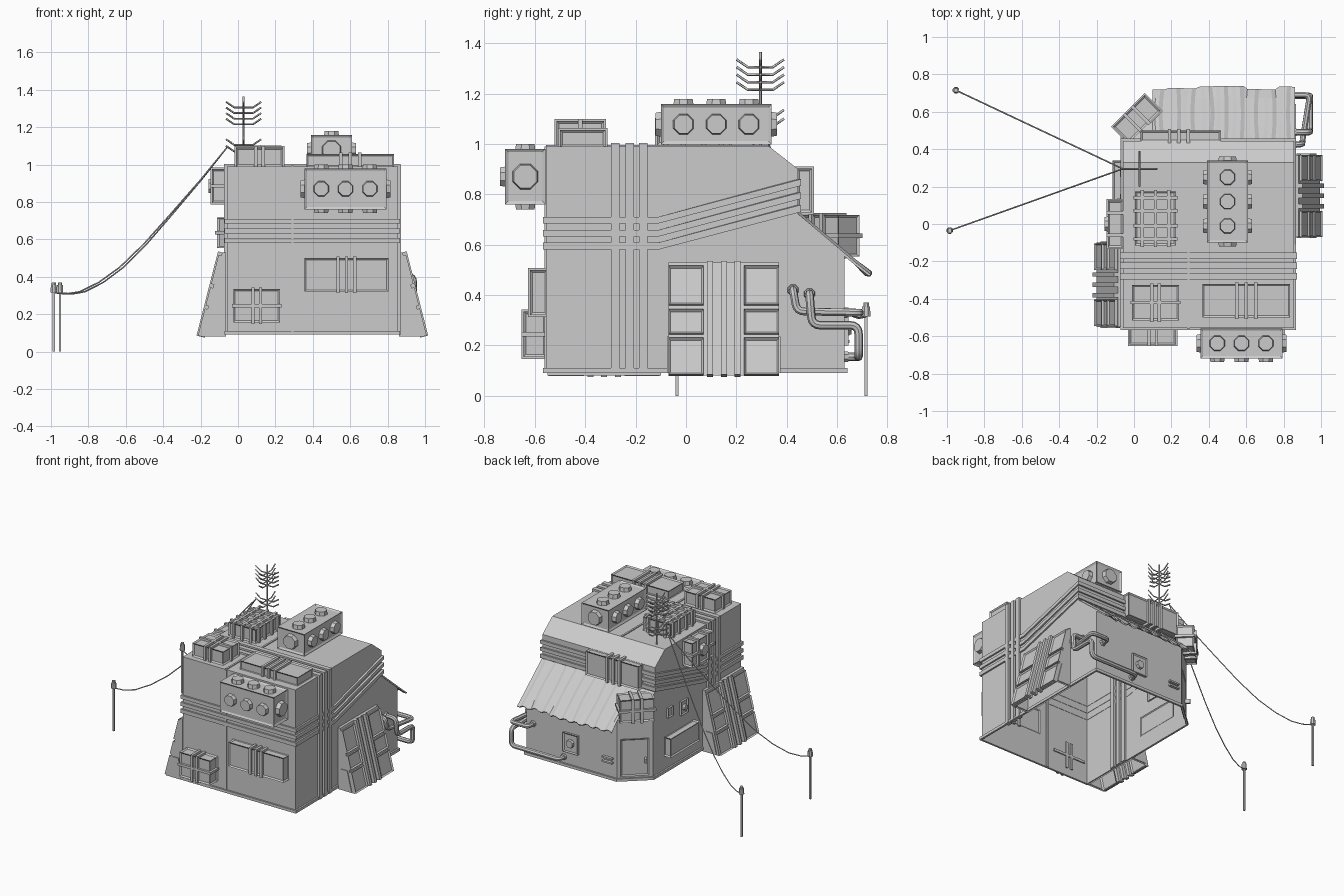
import bpy, bmesh, math, random
from mathutils import Vector, Matrix, Euler

if "Cube" in bpy.data.objects:
    bpy.data.objects.remove(bpy.data.objects["Cube"])
random.seed(3)
V = Vector


def finish(name, bm):
    bmesh.ops.recalc_face_normals(bm, faces=bm.faces)
    me = bpy.data.meshes.new(name)
    bm.to_mesh(me)
    bm.free()
    ob = bpy.data.objects.new(name, me)
    bpy.context.collection.objects.link(ob)
    return ob


def box(name, c, size, rot=(0, 0, 0), frame=0.0, depth=0.008):
    """Box; frame > 0 recesses every face behind a raised border."""
    bm = bmesh.new()
    bmesh.ops.create_cube(bm, size=1)
    bmesh.ops.scale(bm, vec=size, verts=bm.verts)
    if frame:
        bmesh.ops.recalc_face_normals(bm, faces=bm.faces)
        faces = [f for f in bm.faces if min(e.calc_length() for e in f.edges) > frame * 3]
        bmesh.ops.inset_individual(bm, faces=faces, thickness=frame, depth=-depth)
    bmesh.ops.transform(bm, matrix=Matrix.Translation(c) @ Euler(rot).to_matrix().to_4x4(), verts=bm.verts)
    return finish(name, bm)


def span(name, x, y, z, frame=0.0, depth=0.008):
    return box(name, [(a + b) / 2 for a, b in (x, y, z)], [b - a for a, b in (x, y, z)], frame=frame, depth=depth)


def bands(name, c, size, axis, offsets, width=0.022, grow=0.02, rot=(0, 0, 0)):
    """Straps wrapped round a box at the given offsets along one axis."""
    for o in offsets:
        s = [v + grow for v in size]
        s[axis] = width
        d = V((0, 0, 0))
        d[axis] = o
        box(name, V(c) + Euler(rot).to_matrix() @ d, s, rot)


def prism(name, prof, y0, y1):
    """Extrude an (x, z) profile along y."""
    bm = bmesh.new()
    f = bm.faces.new([bm.verts.new((x, y0, z)) for x, z in prof])
    r = bmesh.ops.extrude_face_region(bm, geom=[f])
    bmesh.ops.translate(bm, vec=(0, y1 - y0, 0), verts=[v for v in r['geom'] if isinstance(v, bmesh.types.BMVert)])
    return finish(name, bm)


def ring(name, pts, h, off):
    """Strap following a closed counter-clockwise path."""
    bm = bmesh.new()
    n, sec = len(pts), []
    for i, p in enumerate(pts):
        a, b = V(pts[i - 1]), V(pts[(i + 1) % n])
        d1, d2 = (V(p) - a).xy.normalized(), (b - V(p)).xy.normalized()
        n1, n2 = V((d1.y, -d1.x)), V((d2.y, -d2.x))
        m = (n1 + n2) / (1 + n1.dot(n2)) * off
        sec.append([bm.verts.new(V(p) + V((m.x * k, m.y * k, dz)))
                    for k, dz in ((-.2, 0), (1, 0), (1, h), (-.2, h))])
    for i in range(n):
        s, t = sec[i], sec[(i + 1) % n]
        for k in range(4):
            bm.faces.new((s[k], t[k], t[(k + 1) % 4], s[(k + 1) % 4]))
    return finish(name, bm)


def knob(name, c, normal, r, h=0.025):
    bm = bmesh.new()
    M = Matrix.Translation(c) @ V(normal).to_track_quat('Z', 'Y').to_matrix().to_4x4() @ Matrix.Rotation(math.pi / 8, 4, 'Z')
    bmesh.ops.create_cone(bm, cap_ends=True, segments=8, radius1=r, radius2=r * .88, depth=h, matrix=M)
    return finish(name, bm)


def tube(name, path, r, bend=0.0):
    """Round pipe or wire along a path, with rounded corners."""
    P = [V(p) for p in path]
    pts = [P[0]]
    for a, p, b in zip(P, P[1:], P[2:]):
        if bend:
            s, e = p + (a - p).normalized() * bend, p + (b - p).normalized() * bend
            pts += [s * (1 - t) ** 2 + p * 2 * t * (1 - t) + e * t * t for t in (0, .25, .5, .75, 1)]
        else:
            pts.append(p)
    pts.append(P[-1])
    cu = bpy.data.curves.new(name, 'CURVE')
    cu.dimensions, cu.bevel_depth, cu.bevel_resolution, cu.use_fill_caps = '3D', r, 2 if bend else 0, True
    sp = cu.splines.new('POLY')
    sp.points.add(len(pts) - 1)
    for q, p in zip(sp.points, pts):
        q.co = (*p, 1)
    ob = bpy.data.objects.new(name, cu)
    bpy.context.collection.objects.link(ob)
    bpy.ops.object.select_all(action='DESELECT')
    ob.select_set(True)
    bpy.context.view_layer.objects.active = ob
    bpy.ops.object.convert(target='MESH')
    if bend:
        bpy.ops.object.shade_smooth_by_angle()


# Open-bottomed house shell with a cut back-left corner
X0, X1, YF = -.06, .855, -.555
bm = bmesh.new()
prof = [(YF, .09), (YF, .99), (.33, .99), (.445, .9), (.445, .72), (.63, .565), (.63, .09)]
f = bm.faces.new([bm.verts.new((X0, y, z)) for y, z in prof])
r = bmesh.ops.extrude_face_region(bm, geom=[f])
bmesh.ops.translate(bm, vec=(X1 - X0, 0, 0), verts=[v for v in r['geom'] if isinstance(v, bmesh.types.BMVert)])
r = bmesh.ops.bisect_plane(bm, geom=bm.verts[:] + bm.edges[:] + bm.faces[:], plane_co=(X0, .47, 0),
                           plane_no=(-.67, .745, 0), clear_outer=True)
bmesh.ops.holes_fill(bm, edges=[e for e in r['geom_cut'] if isinstance(e, bmesh.types.BMEdge)])
bmesh.ops.recalc_face_normals(bm, faces=bm.faces)
bmesh.ops.delete(bm, geom=[f for f in bm.faces if f.normal.z < -.9], context='FACES')
finish("house_shell", bm)

# Base trim, horizontal straps, vertical straps, seam
ring("base_trim", [(X0, YF, .09), (X1, YF, .09), (X1, .63, .09), (.12, .63, .09), (X0, .47, .09)], .02, .012)
for z, h in ((.58, .028), (.632, .026), (.684, .026)):
    ring("wall_strap", [(X0, YF, z), (X1, YF, z), (X1, -.11, z), (X1, .445, z + .15),
                        (X0, .445, z + .15), (X0, -.11, z)], h, .012)
for y in (-.28, -.224, -.17):
    yy = (y - .017, y + .017)
    span("roof_strap", (X0 - .015, X1 + .015), yy, (.985, 1.003))
    for x in (X0, X1):
        span("side_strap", (x - .016, x + .016), yy, (.09, 1.0))
span("front_seam", (.285, .298), (YF - .006, YF + .01), (.09, .99))
span("roof_seam", (.285, .298), (YF, .33), (.98, .996))


# Sloped window bays on both sides
def bay(x0, s, y0, y1):
    ob = prism("bay_wedge", [(x0 + s * d, z) for d, z in ((0, .53), (.02, .53), (.135, .08), (0, .08))], y0, y1)
    bm = bmesh.new()
    bm.from_mesh(ob.data)
    bmesh.ops.delete(bm, geom=[f for f in bm.faces if f.normal.z < -.9], context='FACES')
    bm.to_mesh(ob.data)
    bm.free()
    rot, yc = (0, -.25 * s, 0), (y0 + y1) / 2
    at = lambda y, t: (x0 + s * (.135 - .115 * t), y, .08 + .45 * t)
    for y in (yc - .15, yc + .15):
        for t, h in ((.165, .15), (.47, .1), (.79, .16)):
            box("bay_window", at(y, t), (.03, .14, h), rot, .012, .01)
    for y in (yc - .055, yc, yc + .055):
        box("bay_strap", at(y, .5), (.045, .024, .465), rot)
    for y in (y0, y1):
        prism("bay_side_plate", [(x0 + s * d, z) for d, z in ((.01, .09), (.115, .09), (.08, .235), (.03, .235))],
              y - .006, y + .006)


bay(X1 + .005, 1, -.07, .37)
bay(X0 - .005, -1, -.55, -.1)


# Long fan boxes: three knobs per long face and one per end
def fan_box(c, size, axis, faces):
    box("fan_box", c, size, frame=.018)
    for ax, sg in faces:
        n = V((0, 0, 0))
        n[ax] = sg
        base = V(c) + n * (size[ax] / 2 + .003)
        for o in ((0,) if ax == axis else (-.13, 0, .13)):
            p = base.copy()
            p[axis] += o
            knob("fan_knob", p, n, .056 if ax == axis else .045, .035)


fan_box((.5, .12, 1.078), (.22, .44, .16), 1, [(0, 1), (0, -1), (1, 1), (1, -1), (2, 1)])
fan_box((.575, -.638, .87), (.44, .16, .22), 0, [(0, 1), (0, -1), (1, -1), (2, 1), (2, -1)])


# Crates with crossing straps
def crate(c, size, straps, rot=(0, 0, 0), grow=.016):
    box("crate", c, size, rot, .014)
    for axis, offs in straps:
        bands("crate_strap", c, size, axis, offs, .018, grow, rot)


crate((.115, .03, 1.045), (.22, .29, .1), [(0, (-.07, 0, .07)), (1, (-.11, -.04, .04, .11))])
crate((.115, -.42, 1.04), (.25, .19, .1), [(0, (-.02, .02)), (1, (0,))])
crate((.6, -.41, 1.02), (.47, .18, .07), [(0, (-.05, 0, .05))])
crate((.1, -.6, .245), (.25, .09, .18), [(0, (-.02, .02)), (2, (0,))])
crate((.58, -.585, .41), (.45, .07, .18), [(0, (-.045, 0, .045))])
crate((-.1, 0, .885), (.08, .25, .18), [(1, (-.06, .06)), (2, (0,))])
crate((.015, .562, .635), (.24, .12, .165), [(0, (-.03, .03)), (2, (0,))], (0, 0, math.pi / 4))
crate((.25, .47, .815), (.43, .06, .175), [(0, (-.06, -.01, .04))])
box("side_cabinet", (-.085, .17, .28), (.06, .34, .14), frame=.014)
knob("side_fan", (-.145, 0, .885), (-1, 0, 0), .045)

# Corner door, hatches and latches
door = (0, 0, .733)
box("corner_door", (.033, .548, .26), (.19, .02, .27), door, .012, .006)
box("door_handle", (-.03, .512, .24), (.015, .045, .03), door)
span("back_hatch", (.43, .55), (.62, .645), (.2, .34), .012, .006)
knob("back_porthole", (.49, .645, .27), (0, 1, 0), .032)
span("side_hatch", (-.075, -.05), (.25, .31), (.48, .55), .01)
span("side_window", (-.075, -.05), (.08, .16), (.44, .54), .01)
knob("side_porthole", (-.075, .12, .49), (-1, 0, 0), .022)
for z in (.21, .24):
    span("back_latch", (.15, .23), (.62, .65), (z, z + .012))

# Corrugated awning over the back wall
bm = bmesh.new()
N, R = 37, 6
wob = [random.uniform(-.02, .02) for _ in range(N)]
tip = [random.uniform(-.012, .008) for _ in range(N)]
g = []
for i in range(N):
    col = []
    for j in range(R):
        t = j / (R - 1)
        x = .1 + .76 * i / (N - 1) + (wob[i // 4 * 4] * math.sin(t * 3.1) if 0 < i < N - 1 else 0)
        y = .445 + .285 * t + (tip[i // 4 * 4] if j == R - 1 else 0)
        col.append(bm.verts.new((x, y, .722 - .24 * t + (.012 if i % 4 in (1, 2) else 0))))
    g.append(col)
for i in range(N - 1):
    for j in range(R - 1):
        bm.faces.new((g[i][j], g[i + 1][j], g[i + 1][j + 1], g[i][j + 1]))
sol = finish("awning", bm).modifiers.new("thickness", 'SOLIDIFY')
sol.thickness = .01

# Pipes at the back-right corner
tube("upper_pipe", [(.85, .425, .42), (.9, .425, .42), (.9, .44, .335), (.94, .69, .33), (.8, .69, .33), (.8, .62, .33)], .016, .03)
tube("lower_pipe", [(.85, .49, .405), (.94, .49, .405), (.94, .5, .28), (.94, .685, .28), (.94, .685, .155),
                    (.55, .685, .155), (.55, .62, .155)], .017, .035)
for c, n in (((.86, .425, .42), (1, 0, 0)), ((.86, .49, .405), (1, 0, 0)), ((.8, .635, .33), (0, 1, 0)),
             ((.55, .635, .155), (0, 1, 0))):
    knob("pipe_flange", c, n, .024, .02)

# Antenna with crossed, upturned prongs
A = V((.03, .295, 0))
tube("antenna_mast", [A + V((0, 0, .98)), A + V((0, 0, 1.365))], .006)
for z in (1.07, 1.105, 1.215, 1.245, 1.275, 1.305):
    for d in (V((1, 0, 0)), V((0, 1, 0))):
        tube("antenna_prong", [A + d * o + V((0, 0, z + dz)) for o, dz in
                               ((-.094, .03), (-.05, 0), (.05, 0), (.094, .03))], .005)

# Poles, insulators and sagging wires
S = A + V((-.09, 0, 1.09))
for px, py in ((-.985, -.035), (-.952, .715)):
    box("wire_pole", (px, py, .16), (.012, .012, .32))
    knob("insulator", (px, py, .335), (0, 0, 1), .019, .04)
    knob("insulator_cap", (px, py, .36), (0, 0, 1), .013, .02)
    path = [(0, 1.09), (.15, .92), (.33, .73), (.48, .575), (.62, .45), (.74, .37), (.85, .32), (.93, .308), (1, .315)]
    tube("wire", [(S.x + (px - S.x) * t, S.y + (py - S.y) * t, z) for t, z in path], .004)
